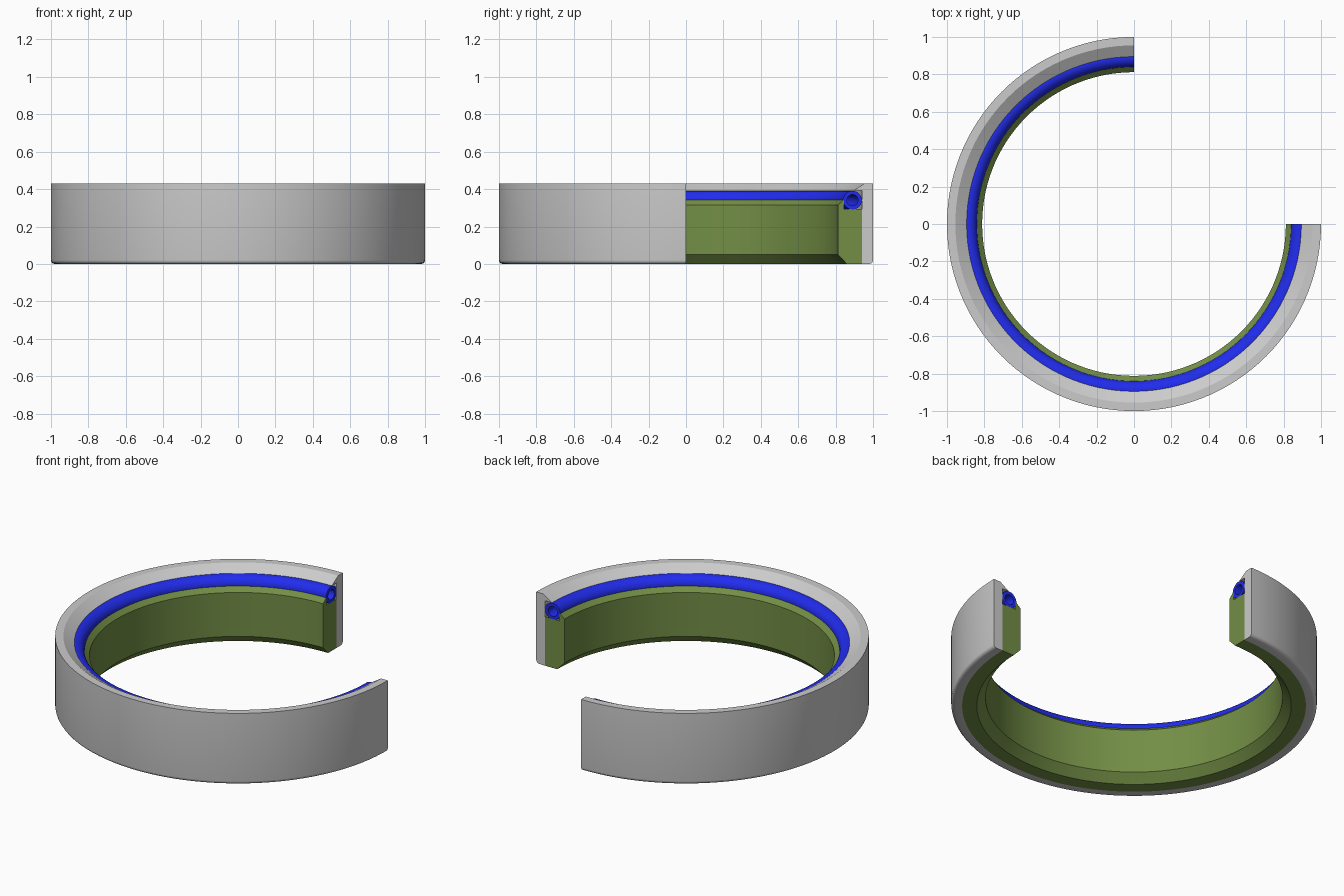
import bpy, bmesh, math

if "Cube" in bpy.data.objects:
    bpy.data.objects.remove(bpy.data.objects["Cube"])

STEPS = 90            # segments over the three-quarter sweep
START, SWEEP = math.radians(90), math.radians(270)


def material(name, color):
    m = bpy.data.materials.new(name)
    m.diffuse_color = color
    m.use_nodes = True
    m.node_tree.nodes["Principled BSDF"].inputs["Base Color"].default_value = m.diffuse_color
    return m


def circle(r, z, radius, n=32):
    return [(r + radius * math.cos(2 * math.pi * i / n),
             z + radius * math.sin(2 * math.pi * i / n)) for i in range(n)]


def revolve(name, outer, hole=None, mat=None):
    """Sweep a closed (radius, z) profile around z, capping the cut ends."""
    bm = bmesh.new()
    ends = []
    for loop in [outer] + ([hole] if hole else []):
        n = len(loop)
        rings = []
        for s in range(STEPS + 1):
            a = START + SWEEP * s / STEPS
            rings.append([bm.verts.new((r * math.cos(a), r * math.sin(a), z)) for r, z in loop])
        for a, b in zip(rings, rings[1:]):
            for i in range(n):
                j = (i + 1) % n
                bm.faces.new((a[i], a[j], b[j], b[i]))
        ends.append((rings[0], rings[-1]))
    for e in (0, 1):
        if hole:
            o, h = ends[0][e], ends[1][e]
            for i in range(len(o)):
                j = (i + 1) % len(o)
                bm.faces.new((o[i], o[j], h[j], h[i]))
        else:
            bm.faces.new(ends[0][e])
    bmesh.ops.recalc_face_normals(bm, faces=bm.faces)
    me = bpy.data.meshes.new(name)
    bm.to_mesh(me)
    bm.free()
    ob = bpy.data.objects.new(name, me)
    bpy.context.collection.objects.link(ob)
    if mat:
        me.materials.append(mat)
    bpy.ops.object.select_all(action='DESELECT')
    ob.select_set(True)
    bpy.context.view_layer.objects.active = ob
    bpy.ops.object.shade_smooth_by_angle(angle=math.radians(25))
    return ob


green = material("seal_green", (0.17, 0.27, 0.06, 1))
blue = material("spring_blue", (0.015, 0.025, 0.85, 1))

# Outer casing with rounded foot and inward sloping lip
foot = [(0.98 + 0.02 * math.sin(t), 0.02 - 0.02 * math.cos(t))
        for t in (i * math.pi / 8 for i in range(5))]
revolve("outer_casing", [(0.94, 0)] + foot +
        [(1, 0.43), (0.955, 0.43), (0.895, 0.392), (0.94, 0.392)])

# Inner seal with chamfered bottom and a raised lip holding the ring
revolve("inner_seal", [(0.86, 0), (0.94, 0), (0.94, 0.295), (0.845, 0.295),
                       (0.845, 0.345), (0.812, 0.315), (0.812, 0.05)], mat=green)

# Hollow ring sitting in the groove
revolve("hollow_ring", circle(0.89, 0.341, 0.05), circle(0.89, 0.341, 0.03), blue)
